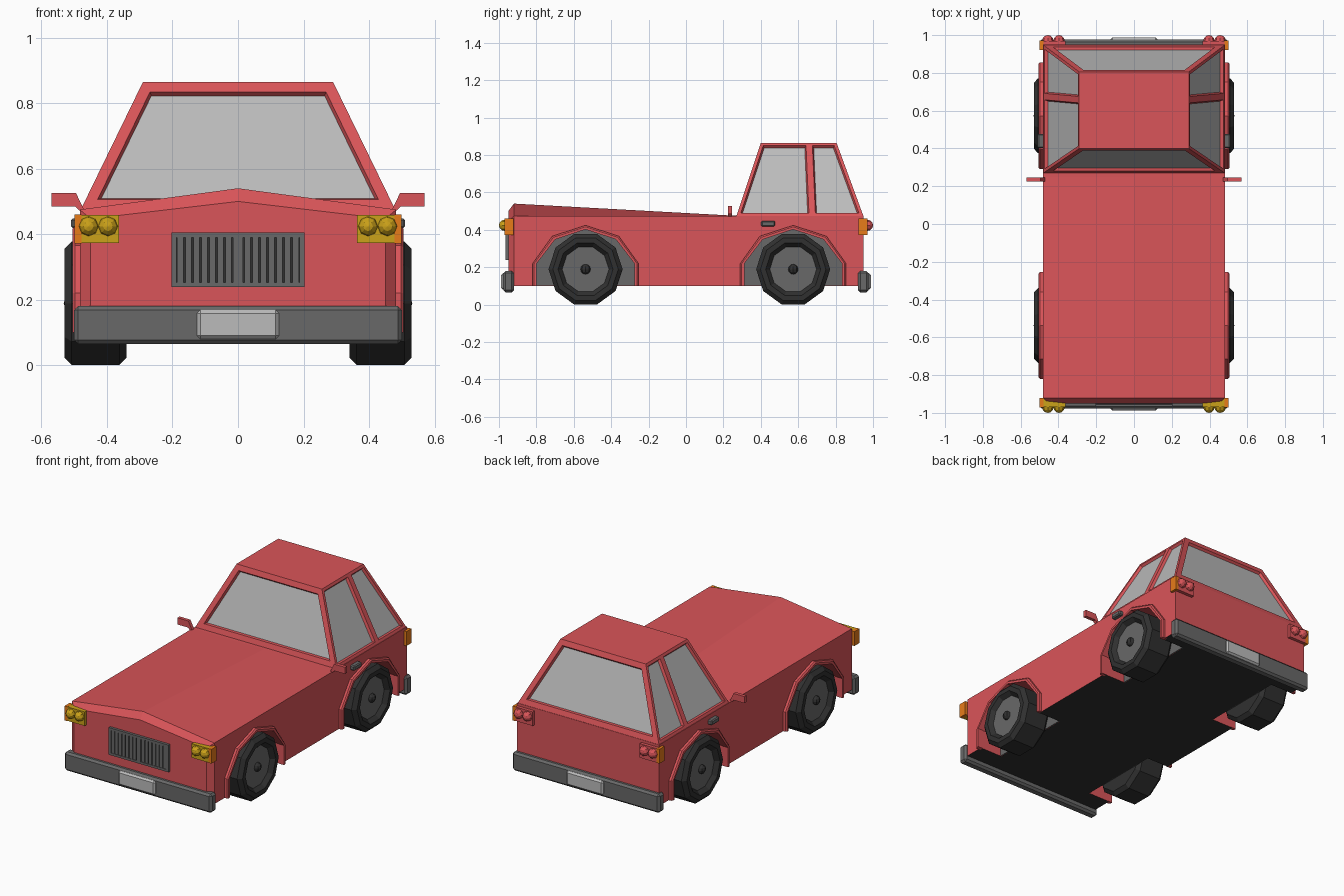
import bpy, bmesh, math
from mathutils import Matrix

if "Cube" in bpy.data.objects:
    bpy.data.objects.remove(bpy.data.objects["Cube"])


def material(name, r, g, b):
    m = bpy.data.materials.new(name)
    m.diffuse_color = (r, g, b, 1)
    m.use_nodes = True
    m.node_tree.nodes["Principled BSDF"].inputs["Base Color"].default_value = m.diffuse_color
    return m


RED = material("red_paint", 0.70, 0.09, 0.10)
DARK = material("black_rubber", 0.03, 0.03, 0.03)
GREY = material("dark_grey", 0.14, 0.14, 0.14)
GLASS = material("pale_grey", 0.5, 0.5, 0.5)
YELLOW = material("yellow_lamp", 0.60, 0.36, 0.01)
ORANGE = material("orange_lamp", 0.80, 0.20, 0.01)


def finish(name, bm, mats, mirror=False):
    bmesh.ops.recalc_face_normals(bm, faces=bm.faces)
    me = bpy.data.meshes.new(name)
    bm.to_mesh(me)
    bm.free()
    ob = bpy.data.objects.new(name, me)
    bpy.context.collection.objects.link(ob)
    for m in mats:
        me.materials.append(m)
    if mirror:
        ob.modifiers.new("mirror", 'MIRROR')
    return ob


def add_box(bm, x, y, z, bevel=0):
    lo, hi = zip(x, y, z)
    size = [b - a for a, b in zip(lo, hi)]
    mid = [(a + b) / 2 for a, b in zip(lo, hi)]
    vs = bmesh.ops.create_cube(bm, size=1, matrix=Matrix.Translation(mid) @ Matrix.Diagonal((*size, 1)))["verts"]
    if bevel:
        edges = list({e for v in vs for e in v.link_edges})
        bmesh.ops.bevel(bm, geom=edges, offset=bevel, segments=1, affect='EDGES')


def box(name, x, y, z, mat, bevel=0, mirror=False):
    bm = bmesh.new()
    add_box(bm, x, y, z, bevel)
    return finish(name, bm, [mat], mirror)


def add_loft(bm, rings, closed=True, caps=True):
    rows = [[bm.verts.new(p) for p in ring] for ring in rings]
    n = len(rows[0])
    sides = []
    for a, b in zip(rows, rows[1:]):
        sides.append([bm.faces.new((a[i], a[(i + 1) % n], b[(i + 1) % n], b[i])) for i in range(n)])
    if caps:
        bm.faces.new(rows[0])
        bm.faces.new(rows[-1])
    return sides


def add_prism(bm, pts, x0, x1):
    add_loft(bm, [[(x, y, z) for y, z in pts] for x in (x0, x1)])


# Wheel arch outline, as (y, z) around a wheel centre
FRONT_Y, REAR_Y = -0.537, 0.573


def arch(cy, d=0.0, bottom=0.10):
    w, m, top = 0.283 - d, 0.178 - d * 0.7, 0.424 - d
    return [(cy - w, bottom), (cy - w, 0.22), (cy - m, 0.366 - d * .8), (cy, top),
            (cy + m, 0.366 - d * .8), (cy + w, 0.22), (cy + w, bottom)]


# Body: cross-sections lofted front to back, ridge down the bonnet
bm = bmesh.new()
rings = [[(-w, y, 0.10), (w, y, 0.10), (w, y, s), (0, y, c), (-w, y, s)]
         for y, w, s, c in ((-0.95, 0.45, 0.447, 0.50), (-0.92, 0.483, 0.475, 0.54),
                            (0.25, 0.483, 0.475, 0.476), (0.95, 0.483, 0.475, 0.476))]
for row in add_loft(bm, rings):
    row[0].material_index = 1
body = finish("body", bm, [RED, DARK])

# Wheel wells cut from the body
bm = bmesh.new()
for cy in (FRONT_Y, REAR_Y):
    pts = arch(cy, 0.02, 0.0)
    add_prism(bm, pts, 0.33, 0.6)
    add_prism(bm, pts, -0.6, -0.33)
cutter = finish("wheel_well_cutter", bm, [])
cutter.hide_render = True
cutter.display_type = 'WIRE'
cut = body.modifiers.new("wheel_wells", 'BOOLEAN')
cut.operation, cut.object, cut.solver = 'DIFFERENCE', cutter, 'EXACT'

for label, cy in (("front", FRONT_Y), ("rear", REAR_Y)):
    # Grey inner lining of each well
    bm = bmesh.new()
    add_prism(bm, arch(cy, 0.021, 0.101), 0.325, 0.335)
    finish(label + "_well_lining", bm, [GREY], True)

    # Red flare around each arch
    bm = bmesh.new()
    outer, inner = arch(cy), arch(cy, 0.022)
    add_loft(bm, [[(0.47, *o), (0.498, *o), (0.505, *m), (0.505, *i), (0.47, *i)]
                  for o, m, i in zip(outer, arch(cy, 0.008), inner)])
    finish(label + "_arch_flare", bm, [RED], True)

    # Ten-sided wheel with recessed rim
    bm = bmesh.new()
    prof = [(0.34, 0.13), (0.34, 0.175), (0.362, 0.198), (0.508, 0.198), (0.53, 0.175),
            (0.53, 0.147), (0.505, 0.125)]
    rings = [[(x, cy + r * math.cos(k * math.pi / 5), 0.189 + r * math.sin(k * math.pi / 5))
              for k in range(10)] for x, r in prof]
    add_loft(bm, rings)
    bm.faces.ensure_lookup_table()
    bm.faces[-1].material_index = 1
    finish(label + "_wheel", bm, [DARK, GREY], True)

    # Hub nut
    bm = bmesh.new()
    bmesh.ops.create_uvsphere(bm, u_segments=8, v_segments=6, radius=0.027,
                              matrix=Matrix.Translation((0.505, cy, 0.189)))
    finish(label + "_hub", bm, [DARK], True)

# Cabin: tapered shell with recessed windows
bm = bmesh.new()


def cabin_ring(x, y0, ym, y1, z):
    return [(-x, y0, z), (x, y0, z), (x, ym, z), (x, y1, z), (-x, y1, z), (-x, ym, z)]


panes = add_loft(bm, [cabin_ring(0.48, 0.27, 0.675, 0.948, 0.475),
                      cabin_ring(0.29, 0.40, 0.658, 0.805, 0.865)])[0]
bmesh.ops.recalc_face_normals(bm, faces=bm.faces)
ends = [panes[0], panes[3]]
sides = [f for f in panes if f not in ends]
bmesh.ops.inset_individual(bm, faces=ends, thickness=0.033, use_even_offset=True)
bmesh.ops.inset_individual(bm, faces=sides, thickness=0.017, use_even_offset=True)
bmesh.ops.inset_individual(bm, faces=panes, thickness=0.007, depth=-0.015, use_even_offset=True)
for f in panes:
    f.material_index = 1
finish("cabin", bm, [RED, GLASS])

# Bumpers, number plates and lamp clusters at both ends
for label, s, lamp in (("front", -1, YELLOW), ("rear", 1, RED)):
    def span(a, b):
        return tuple(sorted((s * a, s * b)))
    box(label + "_bumper", (-0.5, 0.5), span(0.92, 0.976), (0.065, 0.18), GREY, 0.012)
    box(label + "_plate", (-0.125, 0.125), span(0.96, 0.988), (0.08, 0.168), GLASS, 0.01)
    box(label + "_lamp_housing", (0.363, 0.487), span(0.925, 0.97), (0.373, 0.459), lamp, 0, True)
    box(label + "_side_indicator", (0.478, 0.499), span(0.922, 0.971), (0.372, 0.46), ORANGE, 0, True)
    bm = bmesh.new()
    for x in (0.397, 0.456):
        bmesh.ops.create_uvsphere(bm, u_segments=8, v_segments=6, radius=0.03,
                                  matrix=Matrix.Translation((x, s * 0.97, 0.424)) @ Matrix.Rotation(math.pi / 2, 4, 'X'))
    finish(label + "_lamps", bm, [lamp], True)

# Grille: backing, frame and upright slats
box("grille_back", (-0.2, 0.2), (-0.957, -0.94), (0.24, 0.405), DARK)
bm = bmesh.new()
for x, z in (((-0.203, 0.203), (0.39, 0.405)), ((-0.203, 0.203), (0.238, 0.252)),
             ((-0.203, -0.187), (0.25, 0.392)), ((0.187, 0.203), (0.25, 0.392)),
             ((-0.015, 0.015), (0.25, 0.392))):
    add_box(bm, x, (-0.966, -0.945), z)
for i in range(7):
    for s in (-1, 1):
        c = s * (0.029 + i * 0.0245)
        add_box(bm, (c - 0.0095, c + 0.0095), (-0.963, -0.945), (0.25, 0.392))
finish("grille", bm, [GREY])

# Door mirrors
bm = bmesh.new()
prof = [(0.47, 0.475), (0.485, 0.472), (0.497, 0.485), (0.569, 0.485), (0.569, 0.526), (0.495, 0.526)]
add_loft(bm, [[(x, y, z) for x, z in prof] for y in (0.225, 0.246)])
finish("door_mirror", bm, [RED], True)

# Door handles
box("door_handle", (0.475, 0.51), (0.402, 0.476), (0.418, 0.448), GREY, 0.006, True)
